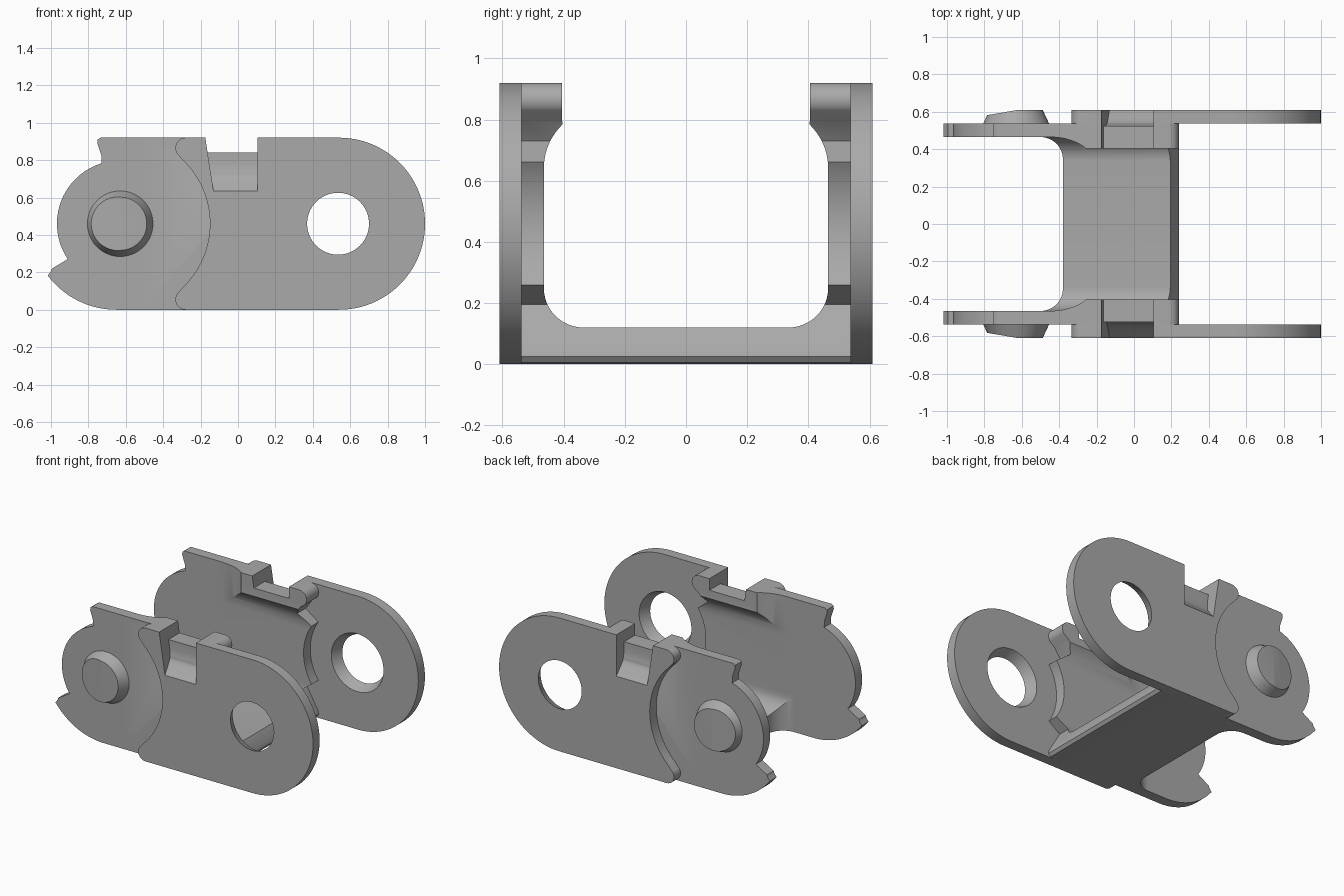
import bpy, bmesh
from math import cos, sin, radians
from mathutils import Vector

cube = bpy.data.objects.get("Cube")
if cube:
    bpy.data.objects.remove(cube)

grey = bpy.data.materials.new("mid grey plastic")
grey.use_nodes = True
grey.diffuse_color = (0.4, 0.4, 0.4, 1)
grey.node_tree.nodes["Principled BSDF"].inputs["Base Color"].default_value = (0.4, 0.4, 0.4, 1)

MID = 0.46                       # height of the pin and hole axis
INNER, SEAM, OUTER = 0.465, 0.538, 0.61   # layer positions in the side walls


def arc(cx, cy, r, start, end, n=16, ry=None):
    angles = [radians(start + (end - start) * i / n) for i in range(n + 1)]
    return [(cx + r * cos(a), cy + (ry or r) * sin(a)) for a in angles]


def make_object(name, bm):
    bmesh.ops.recalc_face_normals(bm, faces=bm.faces)
    mesh = bpy.data.meshes.new(name)
    bm.to_mesh(mesh)
    bm.free()
    mesh.materials.append(grey)
    obj = bpy.data.objects.new(name, mesh)
    bpy.context.collection.objects.link(obj)
    return obj


def prism(name, outline, axis, start, end):
    """Extrude a 2D outline along one axis."""
    place = {"x": lambda p, t: (t, *p),
             "y": lambda p, t: (p[0], t, p[1]),
             "z": lambda p, t: (*p, t)}[axis]
    bm = bmesh.new()
    face = bm.faces.new([bm.verts.new(place(p, start)) for p in outline])
    made = bmesh.ops.extrude_face_region(bm, geom=[face])
    move = Vector(place((0, 0), end - start))
    bmesh.ops.translate(bm, vec=move, verts=[v for v in made["geom"] if isinstance(v, bmesh.types.BMVert)])
    return make_object(name, bm)


def carve(target, cutter, operation="DIFFERENCE"):
    """Apply a boolean and throw the cutter away."""
    mod = target.modifiers.new("carve", "BOOLEAN")
    mod.operation, mod.solver, mod.object = operation, "EXACT", cutter
    graph = bpy.context.evaluated_depsgraph_get()
    graph.update()
    mesh = bpy.data.meshes.new_from_object(target.evaluated_get(graph))
    target.modifiers.clear()
    target.data = mesh
    bpy.data.objects.remove(cutter)


def mirrored(outline):
    """Mirror a 2D outline in its first coordinate."""
    return [(-u, v) for u, v in outline]


def cone(name, x, y_a, y_b, r_a, r_b):
    """Round tapered plug along y, as a mesh still open for editing."""
    bm = bmesh.new()
    rings = [[bm.verts.new((px, y, pz)) for px, pz in arc(x, MID, r, 0, 360, 64)[:-1]]
             for y, r in ((y_a, r_a), (y_b, r_b))]
    bm.faces.new(rings[0])
    bm.faces.new(rings[1])
    for i in range(64):
        j = (i + 1) % 64
        bm.faces.new((rings[0][i], rings[0][j], rings[1][j], rings[1][i]))
    return bm


def notch_cutter(side):
    """Latch opening: stepped shelf with one leaning end."""
    shelf = [(0.3, 0.84), (0.525, 0.84), (0.525, 0.78), (0.53, 0.745), (0.54, 0.715), (0.555, 0.695),
             (0.612, 0.632), (0.7, 0.632), (0.7, 1.0), (0.3, 1.0)]
    cutter = prism("notch_cutter", shelf if side > 0 else mirrored(shelf), "x", -0.15, 0.105)
    for v in cutter.data.vertices:
        if v.co.x < 0:
            v.co.x = -0.13 - (v.co.z - 0.63) * 0.155
    return cutter


# Central channel: floor and inner walls, one cross-section
half = [(SEAM, 0), (SEAM, 0.92), (0.405, 0.92), (0.405, 0.8)]
half += arc(0.265, 0.64, 0.2, 46, 0, 10)
half += arc(0.335, 0.25, 0.13, 0, -90, 12)
channel = prism("channel_body", half + mirrored(half)[::-1], "x", -0.52, 0.4)

# Floor outline with flared left corners
flare = arc(-0.5, 0.345, 0.12, 0, 90, 12)
plan = flare + [(-0.515, INNER), (-0.515, 0.7), (0.5, 0.7)]
plan += [(x, -y) for x, y in plan[::-1]]
carve(channel, prism("plan_cutter", plan, "z", -0.2, 1.2), "INTERSECT")

# Scalloped right end that receives the neighbouring link
edge = [(-0.7, -0.1), (0.2, -0.1), (0.2, 0), (0.225, 0.005), (0.24, 0.025), (0.235, 0.05), (0.15, 0.195)]
edge += arc(0.535, MID, 0.36, 214, 146, 20)
edge += [(0.14, 0.73), (0.19, 0.8)]
edge += arc(0.185, 0.865, 0.055, -40, 90, 10) + [(0.185, 1.0), (-0.7, 1.0)]
carve(channel, prism("edge_cutter", edge, "y", -0.8, 0.8), "INTERSECT")

# Upper lips ease back into the thin left walls
lip = [(-0.7, 0.3), (-0.26, 0.3), (-0.26, 0.405)]
lip += arc(-0.45, 0.315, 0.24, 38, 90, 10, ry=0.15) + [(-0.7, INNER)]
for side in (1, -1):
    outline = [(x, side * y) for x, y in lip]
    carve(channel, prism("lip_cutter", outline, "z", 0.45, 1.2))
    carve(channel, notch_cutter(side))

# Outer plate outline: round right end, hooked left edge
outer_outline = arc(0.54, MID, MID, -90, 90, 48)
outer_outline += arc(-0.28, 0.865, 0.055, 90, 235, 10)
outer_outline += arc(-0.62, MID, 0.47, 47, -47, 32)
outer_outline += arc(-0.28, 0.055, 0.055, 125, 270, 10)

# Pin plate outline: round left end with two swing stops
pin_outline = [(-0.3, 0), (-0.3, 0.92), (-0.735, 0.92), (-0.75, 0.91), (-0.752, 0.89), (-0.73, 0.825), (-0.731, 0.805)]
pin_outline += arc(-0.63, MID, 0.338, 107, 214, 32)
pin_outline += [(-0.995, 0.22), (-1.0, 0.205)]
pin_outline += arc(-0.65, MID, MID, 217, 270, 16)

for side, label in ((1, "back"), (-1, "front")):
    # Outer plate with tapered hole and latch opening
    plate = prism(label + "_outer_plate", outer_outline, "y", side * SEAM, side * OUTER)
    hole = cone("hole_cutter", 0.535, side * (SEAM - 0.001), side * (OUTER + 0.001), 0.2, 0.165)
    carve(plate, make_object("hole_cutter", hole))
    carve(plate, notch_cutter(side))

    # Thin plate that carries the pin
    prism(label + "_pin_plate", pin_outline, "y", side * INNER, side * SEAM)

    # Tapered pin with a sloped lead-in on its left half
    pin = cone("pin", -0.63, side * (SEAM - 0.01), side * OUTER, 0.18, 0.142)
    bmesh.ops.bisect_plane(pin, geom=pin.verts[:] + pin.edges[:] + pin.faces[:],
                           plane_co=(-0.62, side * OUTER, MID), plane_no=(-0.17, side, 0),
                           clear_outer=True)
    bmesh.ops.holes_fill(pin, edges=[e for e in pin.edges if e.is_boundary], sides=0)
    make_object(label + "_pin", pin)

# Smooth curved walls, keep corners crisp
bpy.ops.object.select_all(action="DESELECT")
for obj in bpy.context.scene.objects:
    if obj.type == "MESH":
        obj.select_set(True)
        bpy.context.view_layer.objects.active = obj
bpy.ops.object.shade_smooth_by_angle(angle=radians(25))
